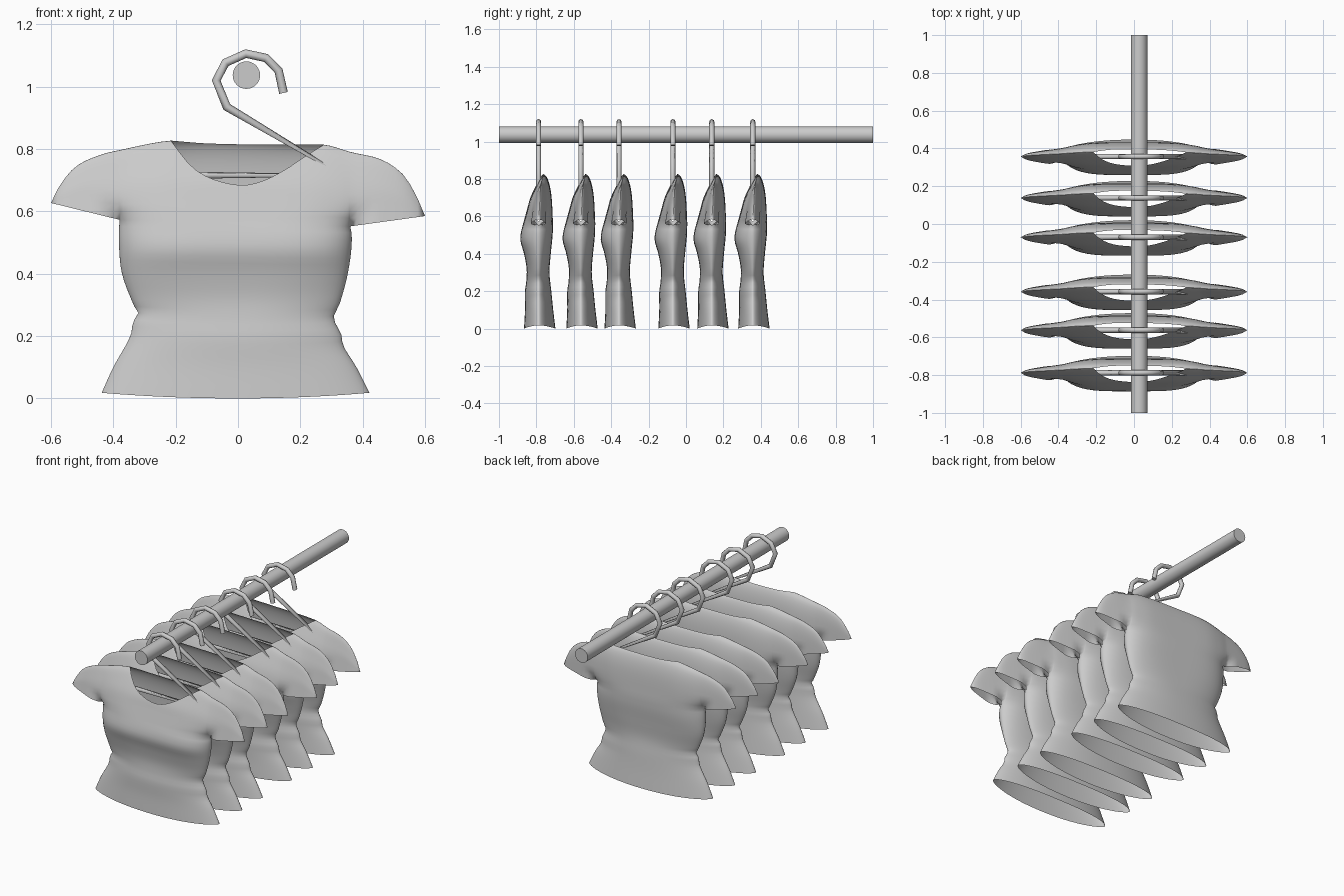
import bpy, bmesh, math

if "Cube" in bpy.data.objects:
    bpy.data.objects.remove(bpy.data.objects["Cube"])

HANGER_Y = [-0.788, -0.562, -0.358, -0.07, 0.138, 0.357]


def curve(table, t):
    """Smooth interpolation through (position, value) pairs."""
    n = len(table)
    if t <= table[0][0]:
        return table[0][1]
    if t >= table[-1][0]:
        return table[-1][1]
    i = next(k for k in range(n - 1) if t <= table[k + 1][0])

    def slope(k):
        a, b = table[max(k - 1, 0)], table[min(k + 1, n - 1)]
        return (b[1] - a[1]) / (b[0] - a[0])
    (x0, y0), (x1, y1) = table[i], table[i + 1]
    h = x1 - x0
    u = (t - x0) / h
    return ((2*u**3 - 3*u*u + 1) * y0 + (u**3 - 2*u*u + u) * h * slope(i)
            + (3*u*u - 2*u**3) * y1 + (u**3 - u*u) * h * slope(i + 1))


# shirt outline tables
ARM_L, ARM_R = -0.38, 0.36
ARM_ZL, ARM_ZR = 0.573, 0.552
NECK_L, NECK_R = -0.215, 0.275
SHOULDER = [(-.6, .627), (-.57, .686), (-.52, .744), (-.445, .78), (-.387, .795), (-.215, .827),
            (.03, .828), (.275, .814), (.363, .79), (.46, .766), (.53, .718), (.57, .654), (.6, .585)]
NECK_FRONT = [(-.215, .827), (-.155, .75), (-.09, .707), (.01, .684), (.08, .698), (.15, .733),
              (.21, .773), (.275, .814)]
NECK_BACK = [(-.215, .827), (-.1, .818), (.1, .814), (.275, .814)]
SIDE_L = [(0, .445), (.1, .40), (.2, .345), (.25, .335), (.265, .317), (.3, .335), (.4, .372),
          (.5, .382), (.58, .38)]
SIDE_R = [(0, .43), (.1, .38), (.17, .337), (.2, .333), (.26, .307), (.3, .325), (.4, .352),
          (.5, .365), (.58, .36)]
# depth tables: torso by height, yoke by fraction up to the shoulder
BODY_F = [(0, -.078), (.1, -.073), (.2, -.073), (.25, -.066), (.32, -.064), (.4, -.078),
          (.48, -.098), (.57, -.082)]
BODY_B = [(0, .09), (.1, .078), (.2, .068), (.3, .058), (.4, .065), (.5, .075), (.57, .077)]
BOXY = [(0, 2.2), (.25, 2.4), (.45, 4), (.57, 4)]
YOKE_F = [(0, -.082), (.3, -.06), (.5, -.045), (.75, -.015), (.92, .008), (1, .025)]
YOKE_B = [(0, .077), (.5, .07), (.75, .06), (.92, .044), (1, .025)]
ACROSS = [(0, 1), (.22, .97), (.32, .8), (.38, .62), (.5, .38), (.57, .2), (.6, 0)]


def section(s, z):
    return max(0, 1 - abs(s) ** curve(BOXY, z)) ** 0.6


def under_z(x):
    """Lower edge of the yoke: armpit line, then the sleeve hem."""
    if x < ARM_L:
        return ARM_ZL + (ARM_L - x) / (0.6 + ARM_L) * (.627 - ARM_ZL)
    if x > ARM_R:
        return ARM_ZR + (x - ARM_R) / (0.6 - ARM_R) * (.585 - ARM_ZR)
    return ARM_ZL + (x - ARM_L) / (ARM_R - ARM_L) * (ARM_ZR - ARM_ZL)


def yoke_point(x, k, n, front):
    low, top = under_z(x), curve(SHOULDER, x)
    end = top
    if NECK_L < x < NECK_R:
        end = curve(NECK_FRONT if front else NECK_BACK, x)
    z = low + (end - low) * math.sin(math.pi / 2 * k / n)
    v = min(1, (z - low) / max(top - low, 1e-6))
    arm = ARM_R if x > 0 else -ARM_L
    ramp = math.sqrt(min(1, v / 0.3))
    wide = curve(ACROSS, abs(x))
    if abs(x) > arm:
        amp = wide * max(ramp, math.sqrt(min(1, (abs(x) - arm) / 0.07)))
    else:
        flat = section(x / arm, .57)
        amp = flat + (wide - flat) * ramp
    return (x, amp * curve(YOKE_F if front else YOKE_B, v), z)


def body_point(x, k, n, front):
    s = x / (ARM_R if x > 0 else -ARM_L)
    hem = 0.018 * s * s
    z = hem + (under_z(x) - hem) * k / n
    return (s * curve(SIDE_R if x > 0 else SIDE_L, z),
            section(s, z) * curve(BODY_F if front else BODY_B, z), z)


def span(a, b, n, ease=lambda t: t):
    return [a + (b - a) * ease(i / n) for i in range(n)]


def ease_in(t):
    return 1 - math.cos(t * math.pi / 2)


def ease_out(t):
    return math.sin(t * math.pi / 2)


def shirt_mesh():
    sleeve_l = span(-.6, ARM_L, 10)
    body = (span(ARM_L, NECK_L, 8, ease_in) + span(NECK_L, NECK_R, 18)
            + span(NECK_R, ARM_R, 7, ease_out))
    xs = sleeve_l + body + span(ARM_R, .6, 10) + [.6]
    first, last = len(sleeve_l), len(sleeve_l) + len(body)
    rows_body, rows_yoke = 26, 14
    bm = bmesh.new()
    for front in (True, False):
        cols = []
        for i, x in enumerate(xs):
            col = []
            for k in range(rows_body + rows_yoke + 1):
                if k >= rows_body:
                    p = yoke_point(x, k - rows_body, rows_yoke, front)
                elif first <= i <= last:
                    p = body_point(x, k, rows_body, front)
                else:
                    p = None
                col.append(bm.verts.new(p) if p else None)
            cols.append(col)
        for a, b in zip(cols, cols[1:]):
            for k in range(rows_body + rows_yoke):
                quad = [a[k], b[k], b[k + 1], a[k + 1]]
                if all(quad):
                    bm.faces.new(quad if front else quad[::-1])
    # sew front to back along the shoulders and sides
    bmesh.ops.remove_doubles(bm, verts=bm.verts, dist=0.0004)
    me = bpy.data.meshes.new("shirt")
    bm.to_mesh(me)
    bm.free()
    me.shade_smooth()
    return me


def hanger_curve():
    # bent wire: hook, slanted arm, horizontal bar
    pts = [(.146, .98), (.13, 1.052), (.09, 1.092), (.025, 1.106), (-.04, 1.077), (-.07, 1.02),
           (-.036, .935), (.335, .716), (-.33, .716)]
    cu = bpy.data.curves.new("hanger", 'CURVE')
    cu.dimensions = '3D'
    cu.bevel_depth = 0.014
    cu.bevel_resolution = 2
    cu.use_fill_caps = True
    sp = cu.splines.new('POLY')
    sp.points.add(len(pts) - 1)
    for p, (x, z) in zip(sp.points, pts):
        p.co = (x, 0, z, 1)
    return cu


def place(name, data, y):
    ob = bpy.data.objects.new(name, data)
    ob.location.y = y
    bpy.context.collection.objects.link(ob)


# shirts on their hangers
shirt, hanger = shirt_mesh(), hanger_curve()
for n, y in enumerate(HANGER_Y, 1):
    place(f"shirt_{n}", shirt, y)
    place(f"hanger_{n}", hanger, y)

# clothes rail
bpy.ops.mesh.primitive_cylinder_add(vertices=32, radius=0.044, depth=2,
                                    location=(.027, 0, 1.037), rotation=(math.pi / 2, 0, 0))
bpy.context.object.name = "rail"
bpy.ops.object.shade_smooth_by_angle()
